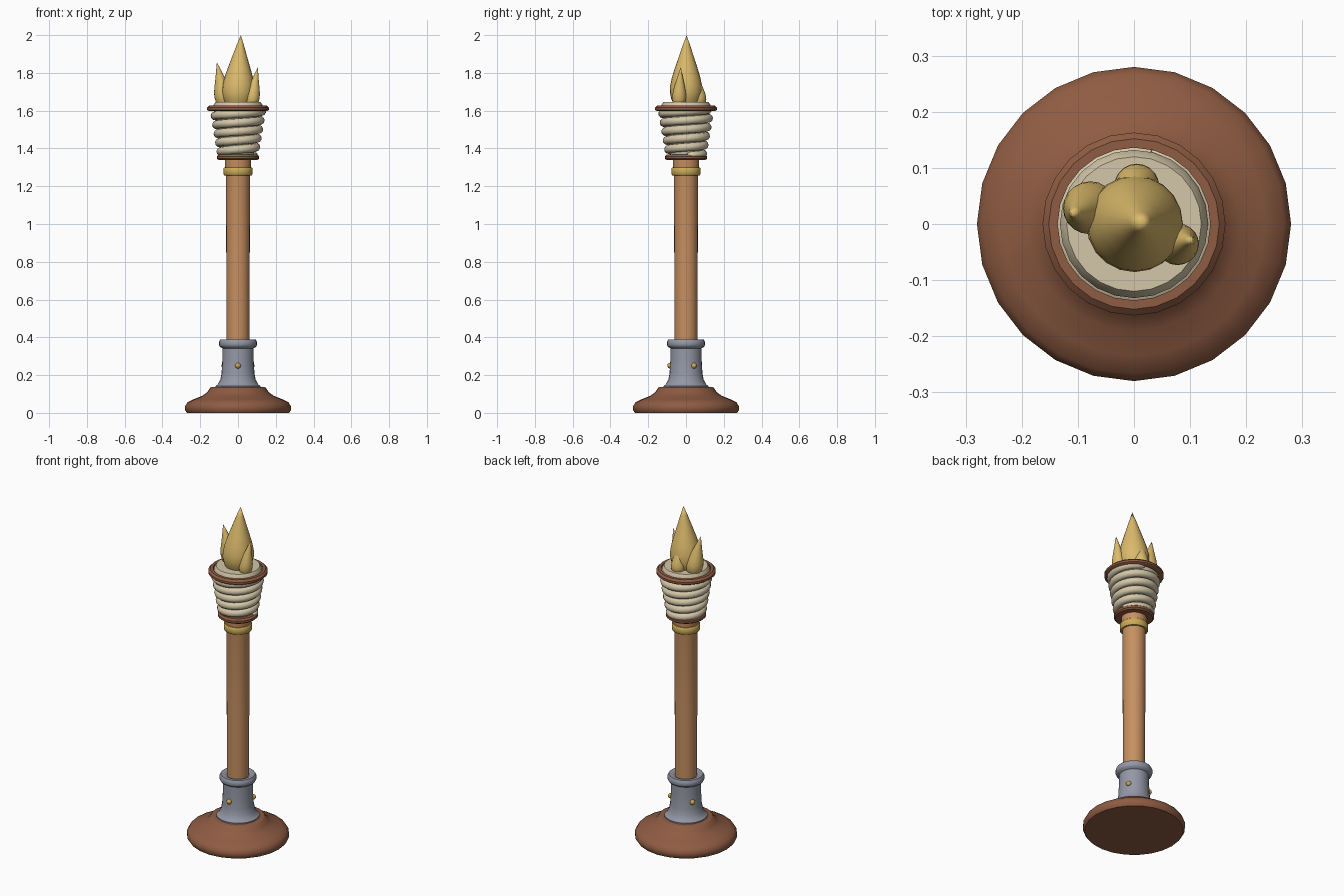
import bpy, bmesh, math
from mathutils import Vector

if "Cube" in bpy.data.objects:
    bpy.data.objects.remove(bpy.data.objects["Cube"])


def material(name, rgb):
    m = bpy.data.materials.new(name)
    lin = [c / 12.92 if c <= 0.04045 else ((c + 0.055) / 1.055) ** 2.4 for c in rgb]
    m.diffuse_color = (*lin, 1)
    m.use_nodes = True
    m.node_tree.nodes["Principled BSDF"].inputs["Base Color"].default_value = m.diffuse_color
    return m


BROWN = material("dark wood", (0.56, 0.36, 0.26))
TAN = material("light wood", (0.78, 0.565, 0.38))
METAL = material("grey metal", (0.58, 0.595, 0.65))
GOLD = material("gold", (0.80, 0.67, 0.34))
CREAM = material("cream rope", (0.83, 0.78, 0.66))
FLAME = material("flame yellow", (0.86, 0.73, 0.42))


def finish(obj, mat, angle=40):
    obj.data.materials.clear()
    obj.data.materials.append(mat)
    bpy.ops.object.select_all(action='DESELECT')
    obj.select_set(True)
    bpy.context.view_layer.objects.active = obj
    bpy.ops.object.shade_smooth_by_angle(angle=math.radians(angle))
    return obj


def lathe(name, profile, mat, segs=24, centre=lambda z: (0, 0), closed=False, angle=40):
    """Revolve (radius, z) points; closed joins last ring to first, otherwise ends are capped."""
    bm = bmesh.new()
    rings = []
    for r, z in profile:
        cx, cy = centre(z)
        if r == 0:
            rings.append([bm.verts.new((cx, cy, z))] * segs)
        else:
            rings.append([bm.verts.new((cx + r * math.cos(2 * math.pi * i / segs),
                                        cy + r * math.sin(2 * math.pi * i / segs), z))
                          for i in range(segs)])
    pairs = list(zip(rings, rings[1:])) + ([(rings[-1], rings[0])] if closed else [])
    for a, b in pairs:
        for i in range(segs):
            j = (i + 1) % segs
            quad = list(dict.fromkeys((a[i], a[j], b[j], b[i])))
            bm.faces.new(quad)
    if not closed:
        for ring in (rings[0], rings[-1]):
            if ring[0] is not ring[1]:
                bm.faces.new(ring)
    bmesh.ops.recalc_face_normals(bm, faces=bm.faces)
    me = bpy.data.meshes.new(name)
    bm.to_mesh(me)
    bm.free()
    obj = bpy.data.objects.new(name, me)
    bpy.context.collection.objects.link(obj)
    return finish(obj, mat, angle)


# Wooden foot
lathe("base", [(0.27, 0), (0.28, 0.015), (0.28, 0.035), (0.268, 0.056), (0.235, 0.072),
               (0.19, 0.09), (0.162, 0.11), (0.148, 0.133), (0.14, 0.136)], BROWN)

# Metal sleeve with flared foot and collar
lathe("sleeve", [(0.118, 0.13), (0.118, 0.143), (0.108, 0.15), (0.094, 0.175), (0.087, 0.21),
                 (0.083, 0.28), (0.082, 0.342), (0.096, 0.35), (0.101, 0.36), (0.101, 0.376),
                 (0.094, 0.388), (0.075, 0.388), (0.06, 0.38)], METAL)

# Three rivets around the sleeve
for k in range(3):
    a = math.radians(-90 + 120 * k)
    bpy.ops.mesh.primitive_uv_sphere_add(segments=12, ring_count=8, radius=0.015,
                                         location=(0.084 * math.cos(a), 0.084 * math.sin(a), 0.25))
    rivet = bpy.context.object
    rivet.name = f"rivet_{k + 1}"
    finish(rivet, GOLD, 60)

# Shaft and gold band
lathe("shaft", [(0.06, 0.3), (0.062, 0.8), (0.064, 1.27), (0.07, 1.31), (0.07, 1.36)], TAN)
lathe("gold_band", [(0.06, 1.258), (0.073, 1.258), (0.078, 1.264), (0.078, 1.294),
                    (0.073, 1.3), (0.06, 1.3)], GOLD, closed=True)

# Torch head: core, wooden rings, wound rope
lathe("head_core", [(0.08, 1.345), (0.115, 1.56), (0.132, 1.61), (0.132, 1.626),
                    (0.12, 1.645)], CREAM)
lathe("lower_ring", [(0.07, 1.338), (0.102, 1.338), (0.111, 1.346), (0.111, 1.358),
                     (0.102, 1.368), (0.07, 1.368)], BROWN, closed=True)
lathe("upper_ring", [(0.136, 1.597), (0.154, 1.597), (0.163, 1.604), (0.163, 1.616),
                     (0.152, 1.627), (0.136, 1.627)], BROWN, closed=True)

curve = bpy.data.curves.new("rope_wrap", 'CURVE')
curve.dimensions = '3D'
curve.bevel_depth = 0.0225
curve.bevel_resolution = 3
curve.use_fill_caps = True
turns, per_turn = 5.2, 28
n = int(turns * per_turn)
spline = curve.splines.new('POLY')
spline.points.add(n)
for i, p in enumerate(spline.points):
    t = i / n
    a = math.radians(77) - 2 * math.pi * turns * (1 - t)
    r = 0.088 + 0.04 * t
    p.co = (r * math.cos(a), r * math.sin(a), 1.36 + 0.246 * t, 1)
    p.radius = 0.6 if i in (0, n) else 1
rope = bpy.data.objects.new("rope_wrap", curve)
bpy.context.collection.objects.link(rope)
bpy.ops.object.select_all(action='DESELECT')
rope.select_set(True)
bpy.context.view_layer.objects.active = rope
bpy.ops.object.convert(target='MESH')
finish(bpy.context.object, CREAM, 50)

# Flames: teardrops leaning from a foot to a tip
SHAPE = [(0.72, 0), (0.9, 0.08), (1, 0.18), (0.98, 0.28), (0.87, 0.4), (0.68, 0.54),
         (0.45, 0.7), (0.22, 0.86), (0, 1)]


def flame(name, foot, tip, radius, z0, z1):
    foot, tip = Vector(foot), Vector(tip)

    def centre(z):
        return foot.lerp(tip, ((z - z0) / (z1 - z0)) ** 1.5)
    lathe(name, [(r * radius, z0 + h * (z1 - z0)) for r, h in SHAPE], FLAME, 20, centre, angle=60)


flame("main_flame", (0, 0), (0.015, 0.003), 0.086, 1.63, 2.0)
flame("left_flame", (-0.075, 0.03), (-0.112, 0.018), 0.047, 1.63, 1.855)
flame("right_flame", (0.075, -0.037), (0.105, -0.028), 0.037, 1.63, 1.83)
flame("back_flame", (0.005, 0.068), (0.003, 0.06), 0.04, 1.63, 1.79)
